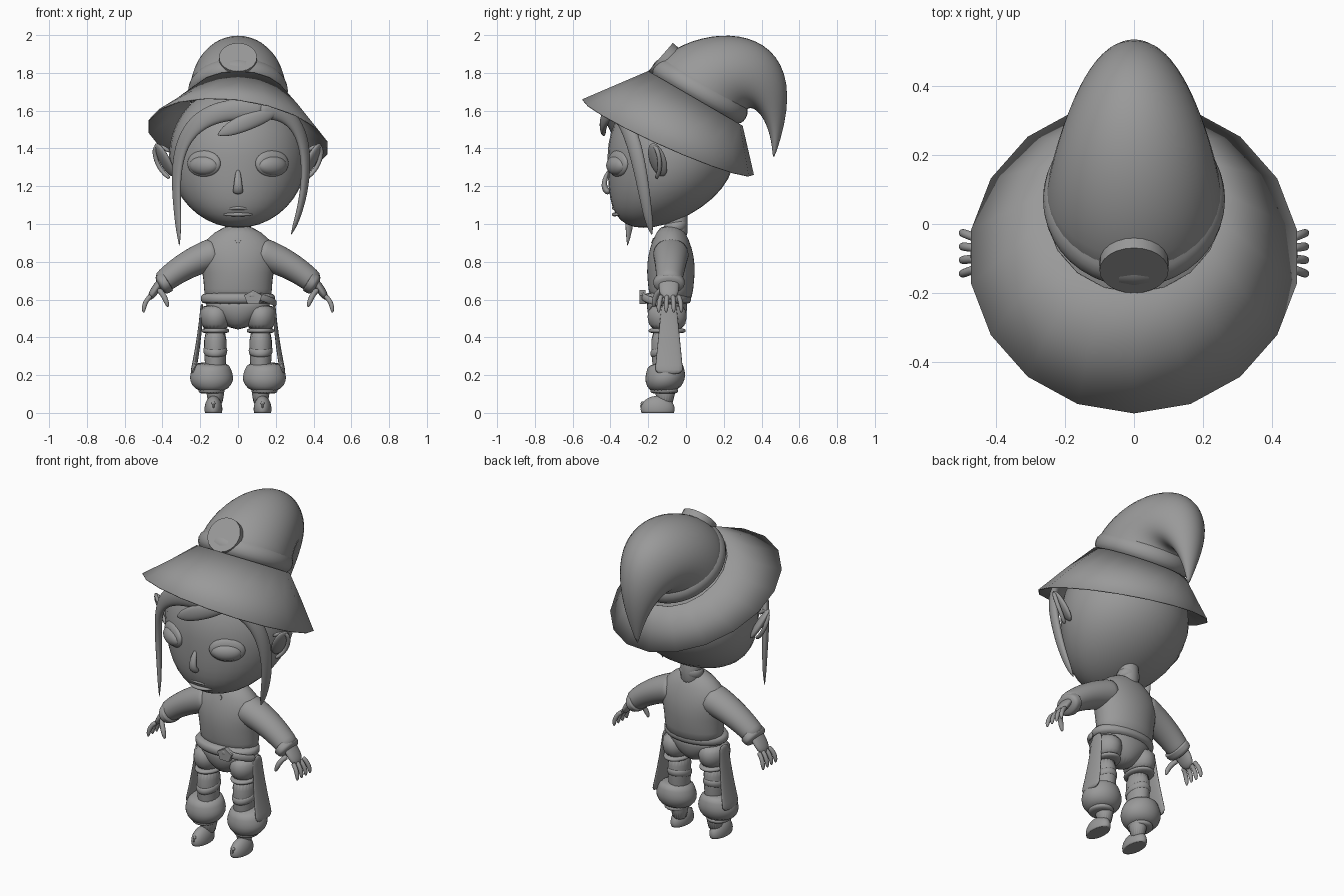
import bpy, bmesh
from math import sin, cos, pi, radians, sqrt
from mathutils import Vector, Matrix, Euler

old_cube = bpy.data.objects.get("Cube")
if old_cube:
    bpy.data.objects.remove(old_cube)

grey = (.32, .32, .32, 1)
clay = bpy.data.materials.new("plain_grey")
clay.use_nodes = True
clay.diffuse_color = grey
clay.node_tree.nodes["Principled BSDF"].inputs["Base Color"].default_value = grey


def finish(name, bm, smooth_level=0, sharp_angle=pi):
    bmesh.ops.recalc_face_normals(bm, faces=bm.faces)
    mesh = bpy.data.meshes.new(name)
    bm.to_mesh(mesh)
    bm.free()
    mesh.materials.append(clay)
    mesh.shade_smooth()
    mesh.set_sharp_from_angle(angle=sharp_angle)
    part = bpy.data.objects.new(name, mesh)
    bpy.context.scene.collection.objects.link(part)
    if smooth_level:
        subdivision = part.modifiers.new("smooth", "SUBSURF")
        subdivision.levels = subdivision.render_levels = smooth_level
    return part


def skin(name, rings, caps=True, smooth_level=1):
    """Bridge a list of point rings into a surface."""
    bm = bmesh.new()
    loops = [[bm.verts.new(point) for point in ring] for ring in rings]
    for lower, upper in zip(loops, loops[1:]):
        for i in range(len(lower)):
            bm.faces.new((lower[i - 1], lower[i], upper[i], upper[i - 1]))
    if caps:
        bm.faces.new(loops[0])
        bm.faces.new(loops[-1])
    return finish(name, bm, smooth_level)


def bezier(points, t):
    points = [Vector(point) for point in points]
    while len(points) > 1:
        points = [a.lerp(b, t) for a, b in zip(points, points[1:])]
    return points[0]


def oval(front, back, half_width, roll=0, sides=20):
    """Tilted ring through two points (y, z) of the side profile."""
    centre, reach = (front + back) / 2, (front - back) / 2
    ring = []
    for i in range(sides):
        angle = 2 * pi * i / sides
        x = half_width * sin(angle)
        y, z = centre + reach * cos(angle)
        ring.append((x, y, z + roll * x))
    return ring


def stack(name, bottom, top, widths, depths, x=0, y=-.1, lean=0):
    """Evenly spaced upright ovals, given by half widths and half depths."""
    rings = []
    for i, (width, depth) in enumerate(zip(widths, depths)):
        z = bottom + (top - bottom) * i / (len(widths) - 1)
        front, back = Vector((y - depth, z - lean * depth)), Vector((y + depth, z + lean * depth))
        rings.append([(x + px, py, pz) for px, py, pz in oval(front, back, width)])
    return skin(name, rings)


def band(name, bottom, top, width, depth, **place):
    inset = .01
    stack(name, bottom, top, (width - inset, width, width, width - inset),
          (depth - inset, depth, depth, depth - inset), **place)


# Tapers along a swept part
def even(t):
    return 1


def narrowing(t):
    return 1 - t / 3


def widening(t):
    return 1 + t


def pointed(t):
    return (1 - t) ** .4 + .03


def rounded(t):
    return sqrt(1 - .9 * t ** 6)


def leaf(t):
    return sqrt(abs(sin(pi * t))) + .05


def radial(point):
    return Vector((point.x, point.y + .1, 0))


def sweep(name, path, width, thick, facing, taper=even, side=1, sides=12, steps=8):
    """Flattened tube along a bezier path; facing is the thin direction."""
    path = [(side * x, y, z) for x, y, z in path]
    rings = []
    for i in range(steps + 1):
        t = i / steps
        centre = bezier(path, t)
        along = bezier(path, min(t + .01, 1)) - bezier(path, max(t - .01, 0))
        across = along.cross(facing(centre) if callable(facing) else Vector(facing)).normalized()
        normal = across.cross(along).normalized()
        across, normal = across * width * taper(t), normal * thick * taper(t)
        angles = [2 * pi * k / sides for k in range(sides)]
        rings.append([centre + across * cos(a) + normal * sin(a) for a in angles])
    return skin(name, rings)


def placed(location, scale, rotation):
    return Matrix.LocRotScale(Vector(location), Euler(rotation), Vector(scale))


def blob(name, location, scale, rotation=(0, 0, 0)):
    bm = bmesh.new()
    bmesh.ops.create_uvsphere(bm, u_segments=32, v_segments=20, radius=1,
                              matrix=placed(location, scale, rotation))
    return finish(name, bm)


def disc(name, location, scale, tip_back, sides=24):
    bm = bmesh.new()
    bmesh.ops.create_cone(bm, cap_ends=True, segments=sides, radius1=1, radius2=1, depth=1,
                          matrix=placed(location, scale, (radians(tip_back), 0, 0)))
    return finish(name, bm, sharp_angle=radians(40))


# Hat: tilted brim, band, drooping crown and round badge
hat_front, hat_back = Vector((-.2, 1.81)), Vector((.3, 1.52))
rim_front, rim_back = Vector((-.55, 1.66)), Vector((.36, 1.26))
brim_rings = []
for t in (0, .5, 1):
    brim_rings.append(oval(rim_front.lerp(hat_front, t), rim_back.lerp(hat_back, t),
                           .48 - .22 * t, roll=.12 * (t - 1), sides=18))
brim = skin("hat_brim", brim_rings, caps=False, smooth_level=0)
brim.modifiers.new("thickness", "SOLIDIFY").thickness = .006

band_rings = []
across_hat = (hat_back - hat_front).normalized()
hat_axis = Vector((-across_hat.y, across_hat.x))
for lift, inset in ((0, .02), (.02, 0), (.07, 0), (.1, .03)):
    rise = hat_axis * lift
    band_rings.append(oval(hat_front + rise + across_hat * inset, hat_back + rise - across_hat * inset, .27 - inset))
skin("hat_band", band_rings, caps=False)

crown_rings = []
for i in range(13):
    t = i / 12
    over = bezier((hat_front, (0, 2.1), (.78, 2.15), (.47, 1.35)), t)
    under = bezier((hat_back, (.3, 1.7), (.45, 1.6), (.46, 1.35)), t)
    crown_rings.append(oval(over, under, .26 * (1 - t ** 1.7) + .003))
skin("hat_crown", crown_rings)
disc("hat_badge", (0, -.12, 1.87), (.1, .1, .04), tip_back=49)

# Head: ellipsoid whose jaw curves forward
head_height = 1.36
head = blob("head", (0, -.08, head_height), (.365, .335, .38))
for vertex in head.data.vertices:
    vertex.co.y -= max(0, head_height - vertex.co.z) ** 2

# Nose and lips
sweep("nose", [(0, -.39, 1.16), (0, -.47, 1.18), (0, -.4, 1.3)], .03, .02, (0, -1, .3), pointed)
for name, height, bow in (("upper_lip", 1.07, .03), ("lower_lip", 1.05, 0)):
    sweep(name, [(-.09, -.34, height), (0, -.42, height + bow), (.09, -.34, height)], .01, .014, (0, -1, 0), leaf)

# Hair
sweep("right_hair_lock", [(.15, -.4, 1.6), (-.2, -.5, 1.65), (-.4, -.25, 1.5), (-.32, -.28, 1.2),
                          (-.31, -.31, .88)], .06, .03, radial, pointed, steps=14)
sweep("left_hair_lock", [(.1, -.42, 1.6), (.4, -.3, 1.65), (.39, -.23, 1.3), (.35, -.22, 1.1),
                         (.28, -.18, .94)], .05, .03, radial, pointed, steps=14)
sweep("fringe", [(.22, -.39, 1.6), (.05, -.46, 1.55), (-.11, -.43, 1.47)], .045, .02, radial, leaf)

# Neck, shirt and collar
stack("neck", .9, 1.1, (.06, .06, .06), (.06, .06, .06), y=-.05)
band("collar", .95, 1.02, width=.07, depth=.065, y=-.055, lean=.2)
stack("shirt", .57, 1, widths=(.185, .18, .19, .21, .19, .06), depths=(.11, .12, .13, .125, .1, .055), y=-.08)
disc("shirt_button", (0, -.17, .91), (.015, .015, .02), tip_back=70, sides=12)

# Shorts and belt
stack("shorts", .44, .62, widths=(.04, .11, .18, .18), depths=(.05, .1, .11, .11))
band("belt", .57, .64, width=.2, depth=.13)
disc("belt_buckle", (.08, -.23, .61), (.05, .04, .03), tip_back=90, sides=5)
sweep("belt_end", [(.06, -.24, .63), (.17, -.23, .6), (.2, -.12, .58)], .02, .01, radial)

for side, prefix in ((1, "left_"), (-1, "right_")):
    # Eyes and ears
    turn = radians(30) * side
    blob(prefix + "eye", (.18 * side, -.365, 1.31), (.085, .045, .052), (0, 0, turn))
    blob(prefix + "eyelid", (.18 * side, -.36, 1.32), (.1, .03, .07), (0, 0, turn))
    blob(prefix + "ear", (.39 * side, -.15, 1.34), (.02, .05, .1), (0, turn, -turn))
    sweep(prefix + "ear_rim", [(.36, -.18, 1.38), (.48, -.18, 1.5), (.46, -.1, 1.3), (.36, -.16, 1.24)],
          .012, .012, (side, 0, .3), side=side)

    # Sleeve and cuff
    sweep(prefix + "sleeve", [(.1, -.08, .85), (.28, -.08, .8), (.41, -.09, .68)], .1, .09, (0, 0, 1),
          narrowing, side, sides=16)
    sweep(prefix + "cuff", [(.37, -.09, .7), (.42, -.09, .67)], .085, .06, (0, 0, 1), rounded, side, sides=16)

    # Hand, fingers and thumb
    palm_facing = (side, 0, .5)
    sweep(prefix + "hand", [(.4, -.09, .7), (.43, -.09, .67), (.47, -.09, .6)], .055, .024, palm_facing, rounded, side)
    for finger in range(4):
        root = -.04 - finger * .03
        end = root + .01 * (1.5 - finger)
        sweep(f"{prefix}finger_{finger + 1}", [(.46, root, .62), (.5, end, .59), (.5, end, .53)],
              .013, .013, palm_facing, rounded, side)
    sweep(prefix + "thumb", [(.42, -.13, .65), (.39, -.17, .63), (.37, -.17, .56)], .015, .015,
          palm_facing, rounded, side)

    # Legs with thigh straps and knee wraps
    thigh = .12 * side
    stack(prefix + "short_leg", .43, .58, widths=(.07, .085, .08), depths=(.09, .11, .1), x=thigh)
    stack(prefix + "leg", .02, .46, widths=(.045, .05, .06, .065), depths=(.045, .06, .075, .08), x=thigh, y=-.11)
    band(prefix + "thigh_strap", .42, .45, width=.075, depth=.1, x=thigh)
    band(prefix + "knee_wrap", .3, .36, width=.065, depth=.08, x=thigh, y=-.11, lean=.2)

    # Baggy trouser bottom hung from the belt by a cloth strip
    shin = .14 * side
    stack(prefix + "trouser_puff", .11, .27, widths=(.07, .11, .12, .105, .09), depths=(.07, .1, .11, .1, .09),
          x=shin, y=-.11, lean=.1)
    sweep(prefix + "trouser_strip", [(.19, -.09, .58), (.2, -.09, .4), (.24, -.09, .2)], .04, .008, (1, 0, 0),
          widening, side)
    band(prefix + "ankle_band", .1, .135, width=.07, depth=.075, x=shin, y=-.115)

    # Shoe with flat sole and curled toe
    foot = .13
    shoe = blob(prefix + "shoe", (foot * side, -.15, .02), (.047, .09, .07))
    for vertex in shoe.data.vertices:
        vertex.co.z = max(vertex.co.z, 0)
    sweep(prefix + "toe_curl", [(foot, -.22, .02), (foot, -.25, .03), (foot, -.23, .05)], .005, .005, (1, 0, 0), side=side)
    blob(prefix + "toe_bead", (foot * side, -.23, .05), (.01, .01, .01))
